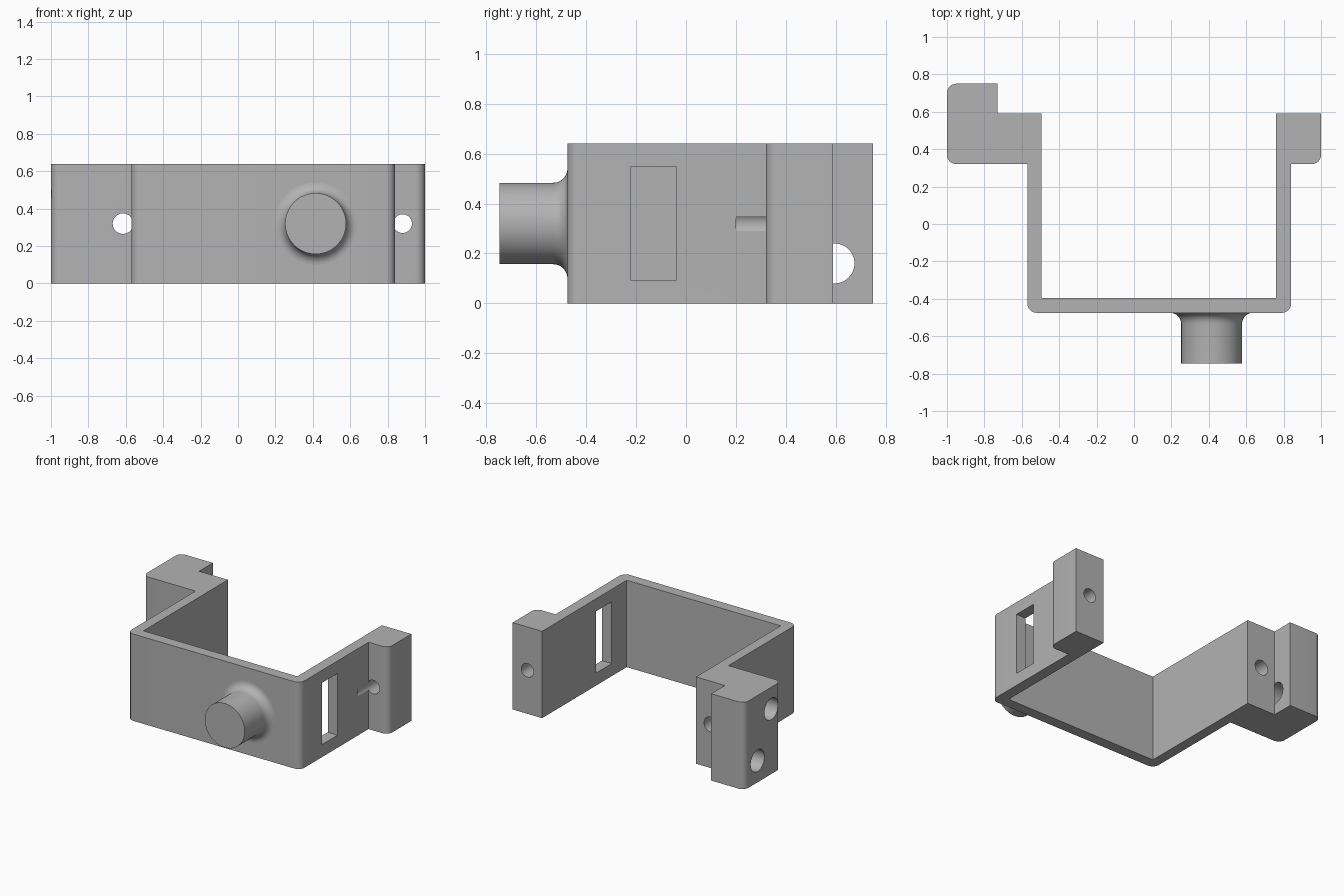
import bpy, bmesh
from math import pi, sin, cos
from mathutils import Matrix, Vector

cube = bpy.data.objects.get("Cube")
if cube:
    bpy.data.objects.remove(cube, do_unlink=True)

HEIGHT, MID = 0.64, 0.32
FRONT = -0.475

grey = bpy.data.materials.new("matte grey")
grey.use_nodes = True
colour = (0.45, 0.45, 0.45, 1)
grey.diffuse_color = colour
grey.node_tree.nodes["Principled BSDF"].inputs["Base Color"].default_value = colour


def make_object(name, bm):
    bmesh.ops.recalc_face_normals(bm, faces=bm.faces[:])
    mesh = bpy.data.meshes.new(name)
    bm.to_mesh(mesh)
    bm.free()
    mesh.materials.append(grey)
    obj = bpy.data.objects.new(name, mesh)
    bpy.context.collection.objects.link(obj)
    return obj


def activate(obj):
    bpy.ops.object.select_all(action='DESELECT')
    obj.select_set(True)
    bpy.context.view_layer.objects.active = obj


def smooth(obj):
    activate(obj)
    bpy.ops.object.shade_smooth_by_angle(angle=pi / 6)


def cut(obj, cutter):
    cutter.hide_render = True
    mod = obj.modifiers.new("cut", 'BOOLEAN')
    mod.operation = 'DIFFERENCE'
    mod.solver = 'EXACT'
    mod.object = cutter
    activate(obj)
    bpy.ops.object.modifier_apply(modifier=mod.name)
    bpy.data.objects.remove(cutter, do_unlink=True)


def drill(name, start, end, radius):
    """Cylinder between two points, used as a drill."""
    start, end = Vector(start), Vector(end)
    axis = end - start
    turn = axis.to_track_quat('Z', 'Y').to_matrix().to_4x4()
    bm = bmesh.new()
    bmesh.ops.create_cone(bm, cap_ends=True, segments=48, radius1=radius,
                          radius2=radius, depth=axis.length,
                          matrix=Matrix.Translation((start + end) / 2) @ turn)
    return make_object(name, bm)


# Bracket: plan outline (x, y, rounded corner?) raised to full height
outline = [
    (-0.57, FRONT, True), (0.84, FRONT, True), (0.84, 0.32, False),
    (1, 0.32, True), (1, 0.59, False), (0.76, 0.59, False),
    (0.76, -0.395, False), (-0.495, -0.395, False), (-0.495, 0.59, False),
    (-0.73, 0.59, False), (-0.73, 0.75, False), (-1, 0.75, True),
    (-1, 0.32, True), (-0.57, 0.32, False),
]
bm = bmesh.new()
low = [bm.verts.new((x, y, 0)) for x, y, _ in outline]
high = [bm.verts.new((x, y, HEIGHT)) for x, y, _ in outline]
bm.faces.new(low)
bm.faces.new(high)
for i in range(len(outline)):
    j = (i + 1) % len(outline)
    bm.faces.new((low[i], low[j], high[j], high[i]))
corners = [bm.edges.get((a, b)) for a, b, p in zip(low, high, outline) if p[2]]
bmesh.ops.bevel(bm, geom=corners, offset=0.05, segments=8, profile=0.5,
                affect='EDGES')
bracket = make_object("bracket", bm)

# Slot through the side wall
bm = bmesh.new()
bmesh.ops.create_cube(bm, size=1, matrix=Matrix.Translation((0.8, -0.13, MID))
                      @ Matrix.Diagonal((0.2, 0.18, 0.455, 1)))
cut(bracket, make_object("slot_cutter", bm))

# Screw holes through both lugs, then two blind holes in the outer end
cut(bracket, drill("hole_cutter", (0.88, 0.2, MID), (0.88, 0.7, MID), 0.05))
cut(bracket, drill("hole_cutter", (-0.615, 0.2, MID), (-0.615, 0.7, MID), 0.055))
for y, z in ((0.595, 0.16), (0.435, 0.48)):
    cut(bracket, drill("hole_cutter", (-1.1, y, z), (-0.73, y, z), 0.08))
smooth(bracket)

# Peg with a flared root, turned around the front-back axis
RADIUS, FLARE, TIP, SIDES = 0.163, 0.058, -0.747, 64
profile = [(RADIUS + FLARE, FRONT + 0.02)]
for k in range(9):
    a = k / 8 * pi / 2
    profile.append((RADIUS + FLARE * (1 - sin(a)), FRONT - FLARE * (1 - cos(a))))
profile.append((RADIUS, TIP))
bm = bmesh.new()
rings = []
for r, y in profile:
    rings.append([bm.verts.new((0.415 + r * cos(2 * pi * s / SIDES), y,
                                MID + r * sin(2 * pi * s / SIDES)))
                  for s in range(SIDES)])
for a, b in zip(rings, rings[1:]):
    for s in range(SIDES):
        t = (s + 1) % SIDES
        bm.faces.new((a[s], a[t], b[t], b[s]))
bm.faces.new(rings[0])
bm.faces.new(rings[-1])
smooth(make_object("peg", bm))
